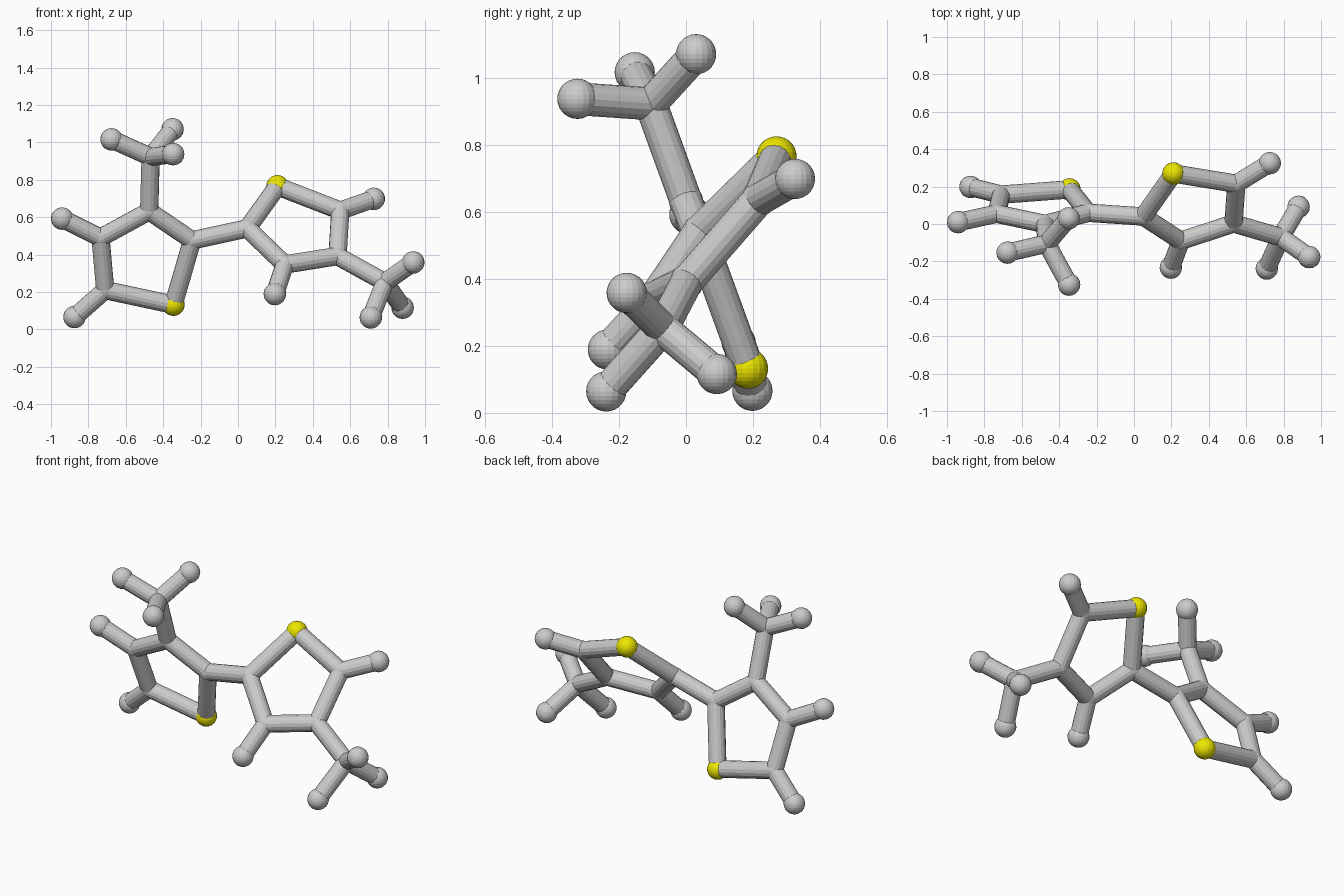
import bpy
from mathutils import Vector

if "Cube" in bpy.data.objects:
    bpy.data.objects.remove(bpy.data.objects["Cube"])

BOND_R, BALL_R, JOINT_R = 0.049, 0.06, 0.051

yellow = bpy.data.materials.new("yellow")
yellow.diffuse_color = (0.85, 0.8, 0.0, 1)
yellow.use_nodes = True
yellow.node_tree.nodes["Principled BSDF"].inputs["Base Color"].default_value = yellow.diffuse_color

# atom positions: c = carbon joint, s = sulphur, h = hydrogen end
left = {
    "c2": (-0.245, 0.06, 0.476), "c3": (-0.475, 0.0, 0.632),
    "c4": (-0.735, 0.055, 0.49), "c5": (-0.71, 0.157, 0.21),
    "s1": (-0.345, 0.185, 0.132), "h4": (-0.94, 0.01, 0.592),
    "h5": (-0.874, 0.198, 0.066), "cm": (-0.467, -0.105, 0.922),
    "ha": (-0.676, -0.153, 1.016), "hb": (-0.35, 0.03, 1.07),
    "hc": (-0.347, -0.324, 0.937),
}
right = {
    "c2": (0.05, 0.04, 0.54), "c3": (0.25, -0.09, 0.347),
    "c4": (0.532, 0.003, 0.392), "c5": (0.547, 0.215, 0.635),
    "s1": (0.211, 0.27, 0.765), "h3": (0.197, -0.233, 0.189),
    "h5": (0.726, 0.325, 0.698), "cm": (0.785, -0.07, 0.252),
    "ha": (0.937, -0.177, 0.358), "hb": (0.88, 0.092, 0.116),
    "hc": (0.71, -0.238, 0.064),
}
ring = ["c2 c3", "c3 c4", "c4 c5", "c5 s1", "s1 c2", "c5 h5"]
methyl = ["cm ha", "cm hb", "cm hc"]


def ball(name, pos, radius):
    bpy.ops.mesh.primitive_uv_sphere_add(segments=20, ring_count=14,
                                         radius=radius, location=pos)
    bpy.context.object.name = name
    return bpy.context.object


def bond(name, a, b):
    a, b = Vector(a), Vector(b)
    bpy.ops.mesh.primitive_cylinder_add(vertices=16, radius=BOND_R,
                                        depth=(b - a).length,
                                        location=(a + b) / 2)
    ob = bpy.context.object
    ob.name = name
    ob.rotation_euler = (b - a).to_track_quat('Z', 'Y').to_euler()


def half(side, atoms, bonds):
    for key, pos in atoms.items():
        if key[0] == "c":
            ball(f"{side}_carbon_joint", pos, JOINT_R)
        elif key[0] == "h":
            ball(f"{side}_hydrogen_ball", pos, BALL_R)
        else:
            ball(f"{side}_sulphur_ball", pos, BALL_R).data.materials.append(yellow)
    for pair in bonds:
        a, b = pair.split()
        bond(f"{side}_bond", atoms[a], atoms[b])


# two five-sided rings with their side groups
half("left", left, ring + methyl + ["c4 h4", "c3 cm"])
half("right", right, ring + methyl + ["c3 h3", "c4 cm"])

# link between the rings
bond("linking_bond", left["c2"], right["c2"])
